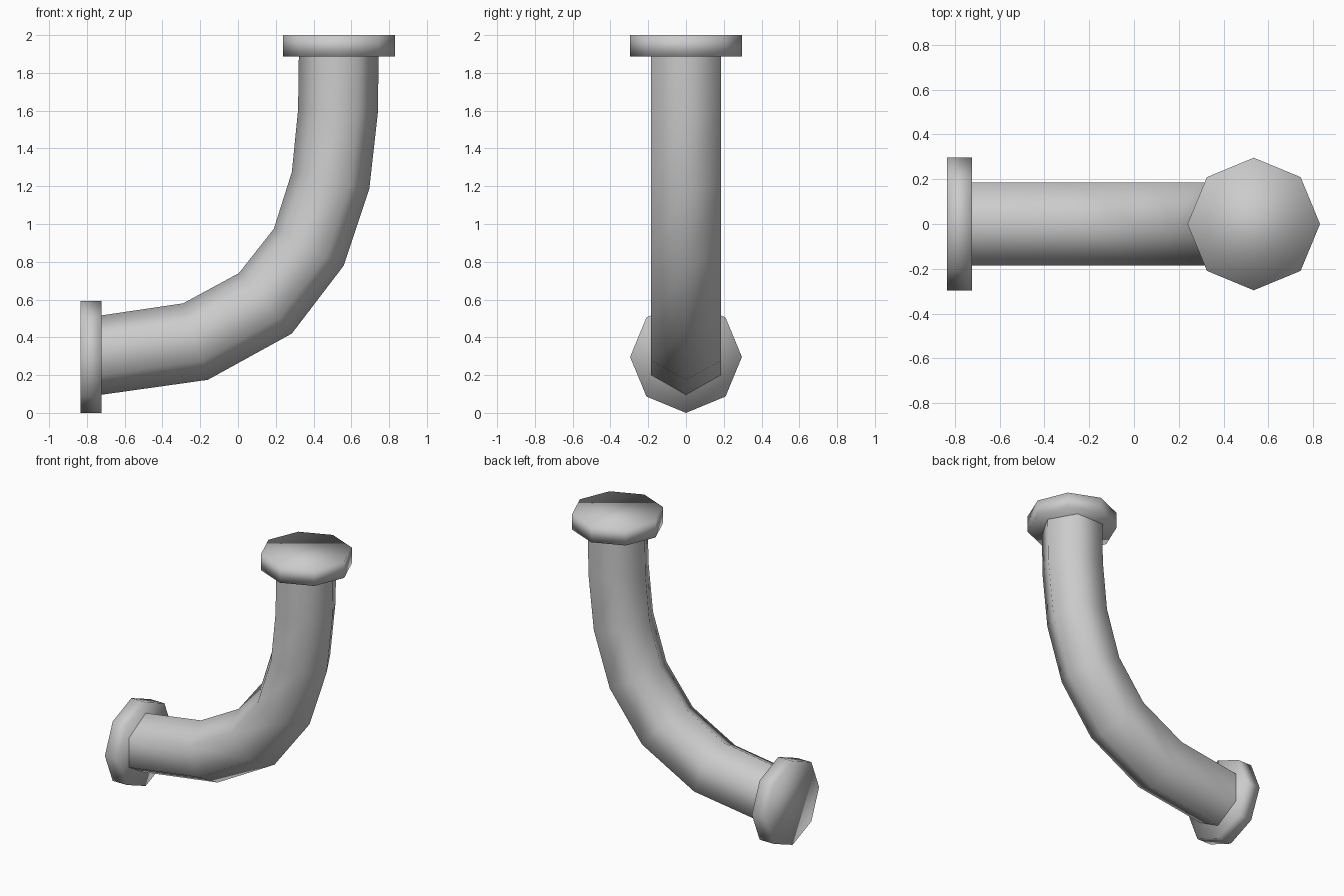
import bpy, bmesh, math
from mathutils import Matrix

if "Cube" in bpy.data.objects:
    bpy.data.objects.remove(bpy.data.objects["Cube"])

metal = bpy.data.materials.new("light_grey")
metal.diffuse_color = (0.6, 0.6, 0.6, 1)
metal.use_nodes = True
metal.node_tree.nodes["Principled BSDF"].inputs["Base Color"].default_value = metal.diffuse_color


def finish(bm, name):
    bmesh.ops.recalc_face_normals(bm, faces=bm.faces)
    for f in bm.faces:
        f.smooth = True
    mesh = bpy.data.meshes.new(name)
    bm.to_mesh(mesh)
    bm.free()
    mesh.materials.append(metal)
    bpy.context.collection.objects.link(bpy.data.objects.new(name, mesh))


def flange(name, centre, tilt):
    # Octagonal disc with its corners on the axes
    bm = bmesh.new()
    place = Matrix.Translation(centre) @ Matrix.Rotation(tilt, 4, 'Y')
    bmesh.ops.create_cone(bm, cap_ends=True, segments=8, radius1=0.296,
                          radius2=0.296, depth=0.112, matrix=place)
    finish(bm, name)


flange("top_flange", (0.535, 0, 1.944), 0)
flange("side_flange", (-0.779, 0, 0.296), math.radians(-90))

# Hexagonal bent pipe: (outer x, z, inner x, z) of each cross-section
sections = [(-0.73, 0.095, -0.73, 0.515), (-0.16, 0.175, -0.29, 0.58),
            (0.285, 0.42, 0.005, 0.74), (0.56, 0.78, 0.19, 0.975),
            (0.695, 1.185, 0.285, 1.275), (0.74, 1.585, 0.318, 1.605),
            (0.745, 1.895, 0.322, 1.895)]
bm = bmesh.new()
rings = []
for ox, oz, ix, iz in sections:
    ring = []
    for k in range(6):
        a = math.radians(60 * k)
        t = math.cos(a) / 2
        ring.append(bm.verts.new(((ox + ix) / 2 + (ox - ix) * t,
                                  0.213 * math.sin(a),
                                  (oz + iz) / 2 + (oz - iz) * t)))
    rings.append(ring)
for a, b in zip(rings, rings[1:]):
    for k in range(6):
        n = (k + 1) % 6
        bm.faces.new((a[k], a[n], b[n], b[k]))
finish(bm, "bent_pipe")
